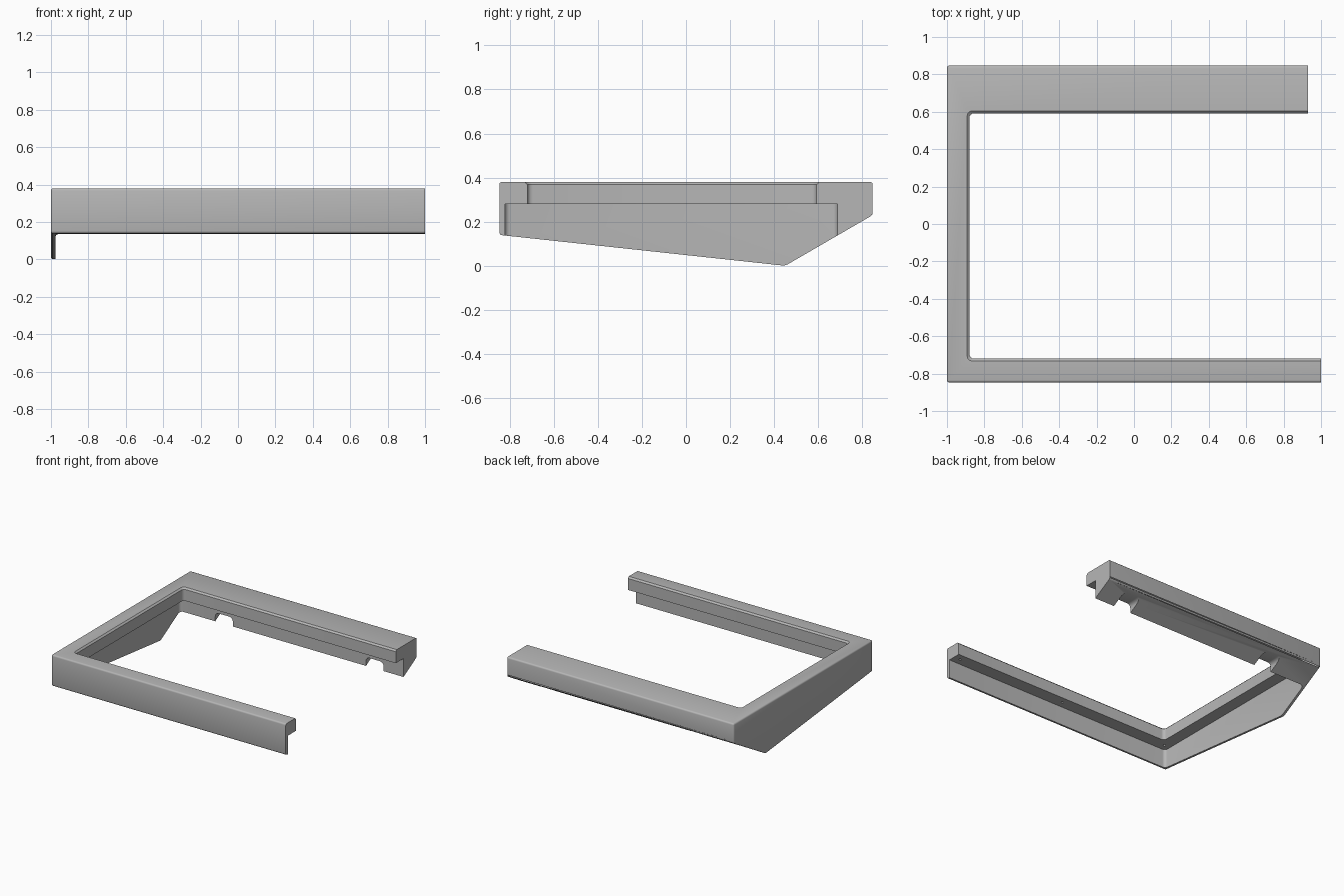
import bpy, bmesh
from mathutils import Vector

cube = bpy.data.objects.get("Cube")
if cube:
    bpy.data.objects.remove(cube, do_unlink=True)

grey = bpy.data.materials.new("plain_grey")
grey.use_nodes = True
colour = (0.47, 0.47, 0.47, 1)
grey.diffuse_color = colour
grey.node_tree.nodes["Principled BSDF"].inputs["Base Color"].default_value = colour


def finish(name, bm):
    bmesh.ops.recalc_face_normals(bm, faces=bm.faces)
    mesh = bpy.data.meshes.new(name)
    bm.to_mesh(mesh)
    bm.free()
    mesh.materials.append(grey)
    obj = bpy.data.objects.new(name, mesh)
    bpy.context.collection.objects.link(obj)
    return obj


def prism(points, x0, x1):
    """Extrude a (y, z) outline along x."""
    bm = bmesh.new()
    face = bm.faces.new([bm.verts.new((x0, y, z)) for y, z in points])
    out = bmesh.ops.extrude_face_region(bm, geom=[face])
    verts = [v for v in out["geom"] if isinstance(v, bmesh.types.BMVert)]
    bmesh.ops.translate(bm, verts=verts, vec=(x1 - x0, 0, 0))
    return bm


def box(lo, hi):
    (x0, y0, z0), (x1, y1, z1) = lo, hi
    return prism([(y0, z0), (y1, z0), (y1, z1), (y0, z1)], x0, x1)


def round_edges(bm, radius, rule, segments=4):
    edges = [e for e in bm.edges if rule(*(v.co for v in e.verts))]
    bmesh.ops.bevel(bm, geom=edges, offset=radius, segments=segments,
                    profile=0.5, affect='EDGES')


def upright(a, b):
    return abs(a.z - b.z) > 0.1


def cut(target, cutter):
    cutter.hide_render = True
    mod = target.modifiers.new("cut", 'BOOLEAN')
    mod.operation = 'DIFFERENCE'
    mod.solver = 'EXACT'
    mod.object = cutter
    bpy.ops.object.select_all(action='DESELECT')
    bpy.context.view_layer.objects.active = target
    target.select_set(True)
    bpy.ops.object.modifier_apply(modifier=mod.name)
    bpy.data.objects.remove(cutter, do_unlink=True)


# Solid wedge body, rounded everywhere except its open right end
outline = [(-0.847, 0.14), (0.45, 0), (0.847, 0.23), (0.847, 0.38), (-0.847, 0.38)]
bm = prism(outline, -1, 1)
round_edges(bm, 0.012, lambda a, b: min(a.x, b.x) < 0, 3)
frame = finish("open_frame", bm)

# Opening through the top, with a softened upper rim
rim = 0.368
bm = box((-0.88, -0.72, -1), (2, 0.592, rim))
round_edges(bm, 0.025, upright)
bm.normal_update()
top = max(bm.faces, key=lambda f: f.calc_center_median().z)
out = bmesh.ops.extrude_face_region(bm, geom=[top])
bmesh.ops.delete(bm, geom=[top], context='FACES_ONLY')
for v in out["geom"]:
    if isinstance(v, bmesh.types.BMVert):
        v.co += Vector((-0.016 if v.co.x < 0 else 0.016,
                        -0.016 if v.co.y < 0 else 0.016, 0.016))
cut(frame, finish("opening_cutter", bm))

# Recess below the top, leaving thin front and side walls
bm = box((-0.975, -0.822, -1), (2, 0.687, 0.28))
round_edges(bm, 0.025, upright)
cut(frame, finish("recess_cutter", bm))

# Shorter back bar
cut(frame, finish("back_end_cutter", box((0.93, 0.2, -1), (2, 2, 1))))

# Two round-topped notches in the lower back wall
for x in (-0.6, 0.685):
    bm = box((x - 0.075, 0.6, -0.5), (x + 0.075, 1, 0.205))
    round_edges(bm, 0.03, lambda a, b: abs(a.y - b.y) > 0.1 and a.z > 0)
    cut(frame, finish("notch_cutter", bm))

# Small screw holes under the front bar
for x in (-0.925, 0.01, 0.945):
    bm = bmesh.new()
    bmesh.ops.create_cone(bm, cap_ends=True, segments=12, radius1=0.009,
                          radius2=0.009, depth=0.08)
    bmesh.ops.translate(bm, verts=bm.verts, vec=(x, -0.77, 0.28))
    cut(frame, finish("hole_cutter", bm))

bpy.ops.object.shade_smooth_by_angle(angle=0.6)
